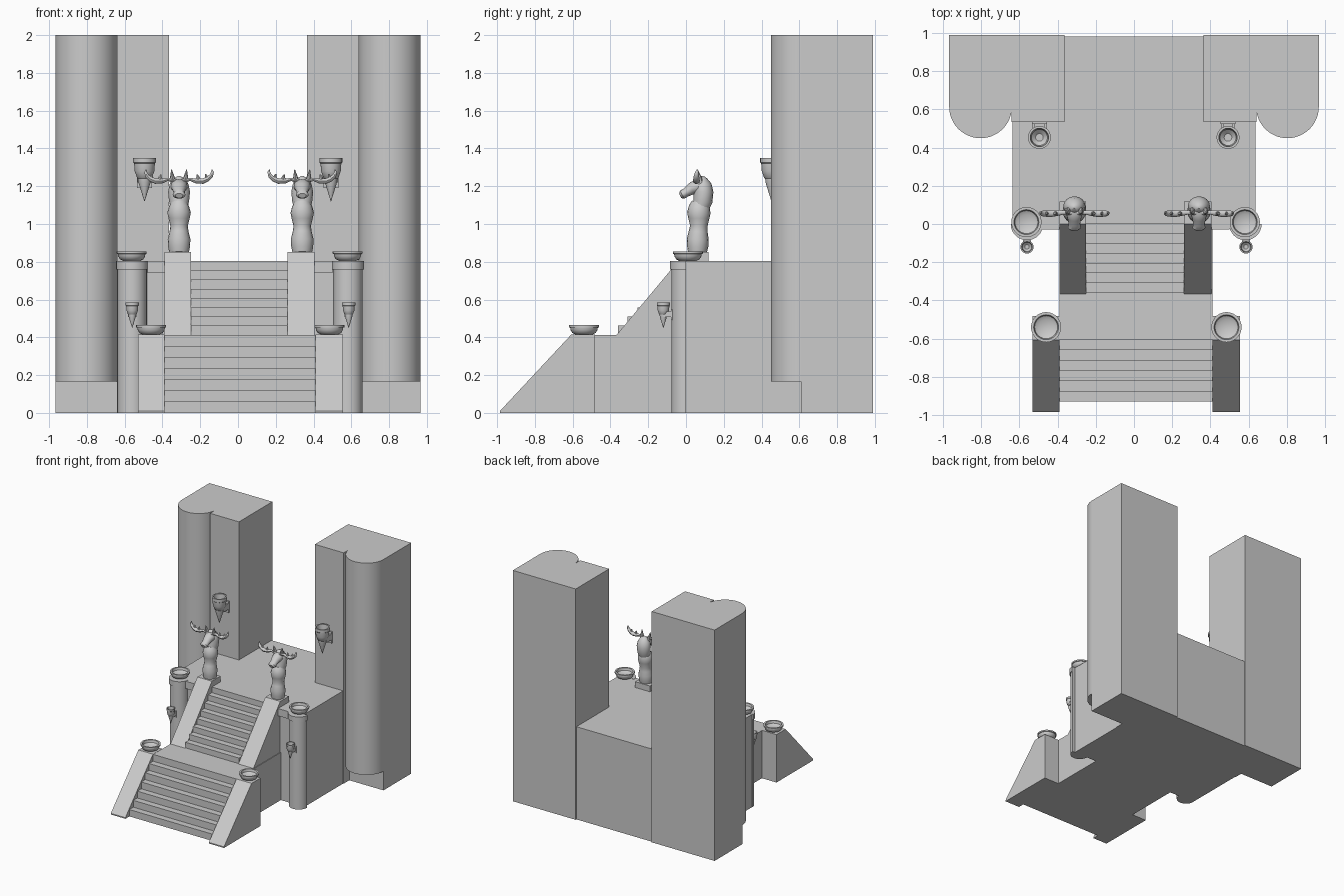
import bpy, bmesh, math
from mathutils import Vector

if "Cube" in bpy.data.objects:
    bpy.data.objects.remove(bpy.data.objects["Cube"])


def finish(name, bm, smooth=False):
    bmesh.ops.remove_doubles(bm, verts=bm.verts, dist=1e-5)
    bmesh.ops.recalc_face_normals(bm, faces=bm.faces)
    me = bpy.data.meshes.new(name)
    bm.to_mesh(me)
    bm.free()
    ob = bpy.data.objects.new(name, me)
    bpy.context.collection.objects.link(ob)
    if smooth:
        bpy.ops.object.select_all(action='DESELECT')
        ob.select_set(True)
        bpy.context.view_layer.objects.active = ob
        bpy.ops.object.shade_smooth_by_angle(angle=math.radians(40))
    return ob


def prism(name, pts, a, b, axis='z', smooth=False):
    """Extrude a 2D outline: (x, y) along z, or (y, z) along x."""
    bm = bmesh.new()
    f = bm.faces.new([bm.verts.new((p[0], p[1], a) if axis == 'z' else (a, p[0], p[1])) for p in pts])
    r = bmesh.ops.extrude_face_region(bm, geom=[f])
    d = (0, 0, b - a) if axis == 'z' else (b - a, 0, 0)
    bmesh.ops.translate(bm, verts=[v for v in r['geom'] if isinstance(v, bmesh.types.BMVert)], vec=d)
    return finish(name, bm, smooth)


def box(name, x0, x1, y0, y1, z0, z1):
    return prism(name, [(x0, y0), (x1, y0), (x1, y1), (x0, y1)], z0, z1)


def arc(cx, cy, r, n=24):
    """Half circle bulging to the front."""
    return [(cx + r * math.cos(math.pi * (1 + i / n)), cy + r * math.sin(math.pi * (1 + i / n)))
            for i in range(n + 1)]


def bridge(bm, rings):
    n = len(rings[0])
    for p, q in zip(rings, rings[1:]):
        for i in range(n):
            j = (i + 1) % n
            bm.faces.new((p[i], p[j], q[j], q[i]))
    bm.faces.new(rings[0])
    bm.faces.new(rings[-1])


def loft(name, path, side=(1, 0, 0), n=16):
    """Skin ellipses along a path; entries x, y, z, half width along side, other half width."""
    bm = bmesh.new()
    pts = [Vector(p[:3]) for p in path]
    rings = []
    for k, p in enumerate(path):
        t = (pts[min(k + 1, len(pts) - 1)] - pts[max(k - 1, 0)]).normalized()
        s = Vector(side)
        u = t.cross(s).normalized()
        rings.append([bm.verts.new(pts[k] + s * p[3] * math.cos(2 * math.pi * i / n)
                                   + u * p[4] * math.sin(2 * math.pi * i / n)) for i in range(n)])
    bridge(bm, rings)
    return finish(name, bm, True)


def lathe(name, x, y, z, prof, s=1.0, n=28):
    return loft(name, [], n=n) if not prof else _lathe(name, x, y, z, prof, s, n)


def _lathe(name, x, y, z, prof, s, n):
    bm = bmesh.new()
    bridge(bm, [[bm.verts.new((x + r * s * math.cos(2 * math.pi * i / n),
                               y + r * s * math.sin(2 * math.pi * i / n), z + h * s))
                 for i in range(n)] for r, h in prof])
    return finish(name, bm, True)


def steps(y0, y1, z0, z1, n):
    """Stair outline from the foot riser y0 to the top riser y1."""
    out = []
    for i in range(n):
        y = y0 + (y1 - y0) * i / (n - 1)
        out += [(y, z0 + (z1 - z0) * i / n), (y, z0 + (z1 - z0) * (i + 1) / n)]
    return out


BOWL = [(.045, 0), (.062, .008), (.071, .024), (.073, .036), (.079, .038), (.079, .05),
        (.065, .05), (.06, .03), (.04, .018)]
TORCH = [(.001, 0), (.012, .035), (.032, .1), (.034, .12), (.04, .125), (.052, .16),
         (.055, .2), (.06, .205), (.06, .23), (.048, .23), (.042, .17), (.02, .15)]


def torch(name, x, y, z, s, wall):
    lathe(name, x, y, z, TORCH, s)
    for d in (-.03, .03):
        box(name + '_bracket', x + d * s - .007 * s, x + d * s + .007 * s, y, wall, z + .1 * s, z + .15 * s)
    box(name + '_back_plate', x - .04 * s, x + .04 * s, wall - .012 * s, wall, z + .07 * s, z + .17 * s)


def statue(x):
    # torso, neck with mane, head
    loft('statue_body', [(x, .06, .85, .052, .05), (x, .062, .88, .058, .056), (x, .062, .92, .06, .058),
                         (x, .065, .96, .05, .05), (x, .068, .99, .046, .046), (x, .068, 1.03, .056, .056),
                         (x, .068, 1.06, .062, .062), (x, .072, 1.09, .054, .056), (x, .078, 1.11, .044, .048)])
    loft('statue_neck', [(x, .078, 1.09, .046, .046), (x, .09, 1.12, .053, .05), (x, .093, 1.17, .058, .052),
                         (x, .09, 1.21, .05, .045), (x, .088, 1.24, .03, .025), (x, .09, 1.253, .008, .008)])
    loft('statue_head', [(x, .1, 1.205, .04, .03), (x, .06, 1.2, .045, .038), (x, .03, 1.187, .036, .032),
                         (x, .0, 1.167, .03, .024), (x, -.02, 1.155, .034, .024), (x, -.031, 1.15, .02, .014)])
    for s in (-1, 1):
        # ears and antlers
        loft('statue_ear', [(x + s * .03, .075, 1.21, .014, .018), (x + s * .035, .065, 1.245, .013, .018),
                            (x + s * .04, .06, 1.288, .002, .002)], n=8)
        a = [(.015, .06, 1.228, .012), (.06, .06, 1.236, .011), (.09, .058, 1.227, .016),
             (.125, .055, 1.227, .019), (.15, .055, 1.237, .017), (.17, .055, 1.255, .014),
             (.177, .057, 1.275, .009), (.174, .06, 1.288, .003)]
        loft('statue_antler', [(x + s * p[0], p[1], p[2], p[3], p[3] * .8) for p in a], (0, 1, 0), 10)
        for tx, h in ((.095, 1.262), (.14, 1.265)):
            loft('statue_tine', [(x + s * tx, .055, 1.23, .011, .011), (x + s * (tx + .006), .055, 1.248, .01, .009),
                                 (x + s * tx, .057, h, .003, .003)], (0, 1, 0), 8)


# platform with front ledge
box('platform', -.635, .635, 0, .98, 0, .803)
for x0, x1 in ((-.48, -.39), (.40, .50)):
    box('platform_ledge', x0, x1, -.03, 0, .74, .803)

# lower flight with landing, and upper flight
prism('lower_stairs', steps(-.93, -.605, 0, .413, 7) + [(0, .413), (0, 0)], -.39, .41, 'x')
prism('upper_stairs', steps(-.36, 0, .413, .803, 8) + [(.01, .803), (.01, .413)], -.25, .262, 'x')

# sloped side walls of the flights
for x0, x1 in ((-.53, -.39), (.41, .555)):
    prism('lower_stair_wall', [(-.985, 0), (-.985, .01), (-.607, .415), (-.482, .415), (-.482, 0)], x0, x1, 'x')
for x0, x1 in ((-.39, -.25), (.262, .405)):
    prism('upper_stair_wall', [(-.37, .41), (0, .853), (.118, .853), (.118, .41)], x0, x1, 'x')

# towers: square rear, rounded front pier, inner block
for s in (-1, 1):
    lo, hi = sorted((s * .64, s * .967))
    box('tower_base', lo, hi, .61, .99, 0, 2)
    prism('tower_round_front', arc(s * .803, .613, .164), .165, 2, smooth=True)
    lo, hi = sorted((s * .364, s * .64))
    box('tower_inner_block', lo, hi, .533, .99, 0, 2)

# half columns with capitals, bowls, torches and statues
for cx, bx, lx, tx, wx, mx in ((-.56, -.563, -.46, -.56, -.495, -.312), (.583, .58, .484, .586, .492, .34)):
    prism('column', arc(cx, 0, .077), 0, .76, smooth=True)
    prism('column_capital', arc(cx, 0, .085), .76, .805, smooth=True)
    lathe('upper_bowl', bx, .01, .805, BOWL)
    lathe('lower_bowl', lx, -.54, .415, BOWL)
    torch('column_torch', tx, -.12, .45, .58, -.072)
    torch('wall_torch', wx, .453, 1.12, 1, .535)
    statue(mx)
